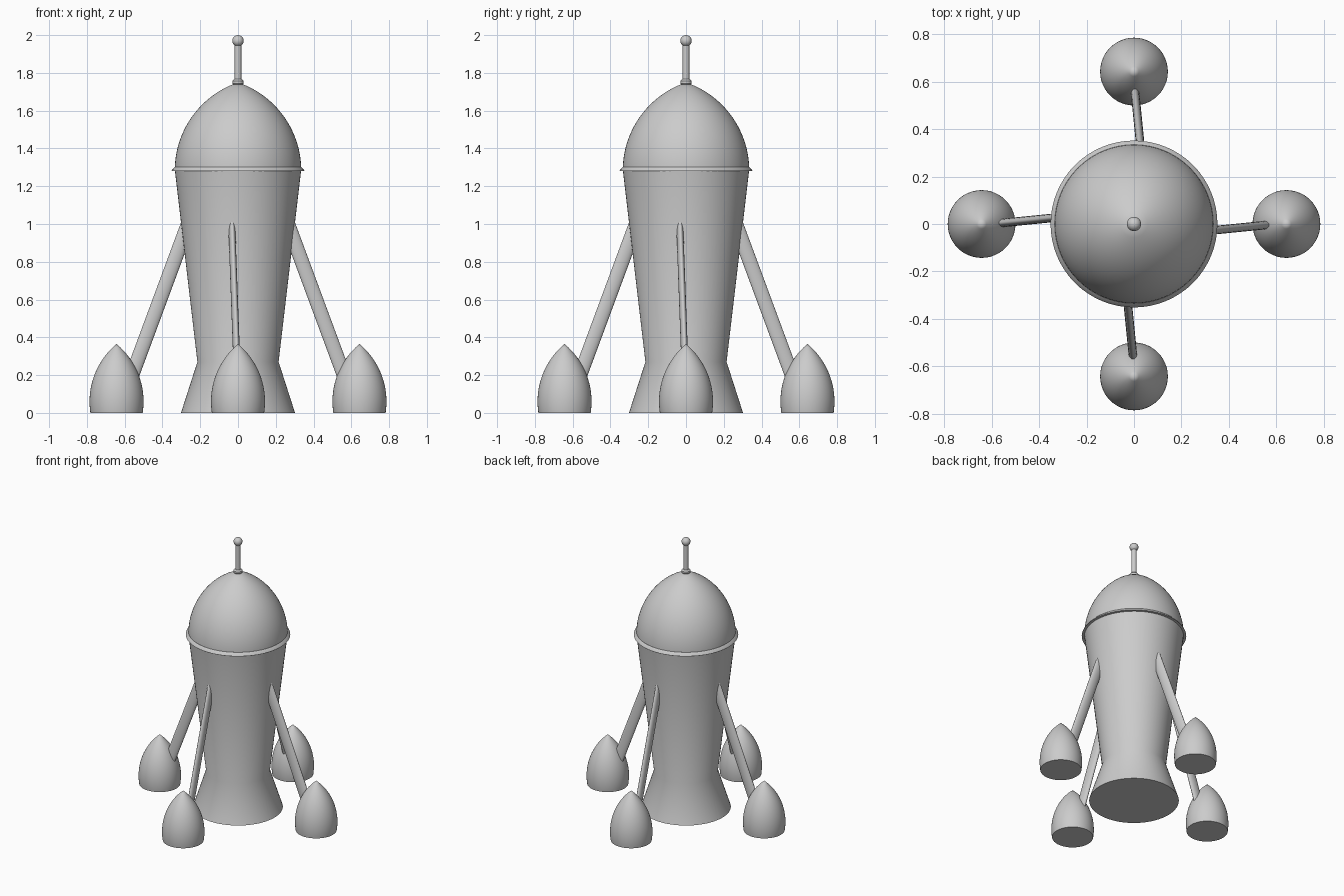
import bpy
import bmesh
import math
from mathutils import Matrix, Vector

cube = bpy.data.objects.get("Cube")
if cube:
    bpy.data.objects.remove(cube)

grey = bpy.data.materials.new("plain grey")
grey.use_nodes = True
colour = (0.6, 0.6, 0.6, 1)
grey.diffuse_color = colour
grey.node_tree.nodes["Principled BSDF"].inputs["Base Color"].default_value = colour


def finish(name, bm, angle=25):
    bmesh.ops.remove_doubles(bm, verts=bm.verts, dist=0.0001)
    bmesh.ops.recalc_face_normals(bm, faces=bm.faces)
    mesh = bpy.data.meshes.new(name)
    bm.to_mesh(mesh)
    bm.free()
    mesh.materials.append(grey)
    ob = bpy.data.objects.new(name, mesh)
    bpy.context.collection.objects.link(ob)
    bpy.ops.object.select_all(action='DESELECT')
    ob.select_set(True)
    bpy.context.view_layer.objects.active = ob
    bpy.ops.object.shade_smooth_by_angle(angle=math.radians(angle))
    return ob


def lathe(name, profile, steps=64, centre=(0, 0, 0)):
    """Spin (radius, height) points round the z axis; the ends close on it."""
    points = [(0, profile[0][1])] + profile + [(0, profile[-1][1])]
    bm = bmesh.new()
    verts = [bm.verts.new((r, 0, z)) for r, z in points]
    edges = [bm.edges.new(pair) for pair in zip(verts, verts[1:])]
    bmesh.ops.spin(bm, geom=verts + edges, axis=(0, 0, 1), cent=(0, 0, 0),
                   angle=math.tau, steps=steps)
    bmesh.ops.translate(bm, verts=bm.verts, vec=centre)
    return finish(name, bm)


def ogive(radius, low, widest, tip, count=20):
    """Pointed arch profile, upright at the widest height."""
    h = tip - widest
    bend = (h * h + radius * radius) / (2 * radius)
    heights = [low + (tip - low) * i / count for i in range(count + 1)]
    return [(max(0, math.sqrt(bend ** 2 - (z - widest) ** 2) - bend + radius), z)
            for z in heights]


# Hull, rim and nose
lathe("hull", [(0.302, 0), (0.215, 0.27), (0.335, 1.29)])
lathe("rim", [(0.33, 1.28), (0.352, 1.28), (0.347, 1.29), (0.335, 1.302)])
lathe("nose", ogive(0.335, 1.282, 1.282, 1.75))

# Antenna
lathe("antenna_collar", [(0.022, 1.735), (0.03, 1.745), (0.03, 1.757), (0.02, 1.767)], 32)
lathe("antenna_rod", [(0.018, 1.74), (0.018, 1.96)], 24)
bm = bmesh.new()
bmesh.ops.create_uvsphere(bm, u_segments=32, v_segments=16, radius=0.03,
                          matrix=Matrix.Translation((0, 0, 1.97)))
finish("antenna_ball", bm, 40)

# Four pods on flattened struts, repeated round the hull
top, foot = Vector((0.24, -0.036, 1.066)), Vector((0.58, -0.002, 0.148))
along = (foot - top).normalized()
side = Vector((0, 0, 1)).cross(along).normalized()
frame = Matrix((side, along.cross(side), along)).transposed().to_4x4()
for i, place in enumerate(("left", "back", "right", "front")):
    turn = Matrix.Rotation(i * math.pi / 2, 4, 'Z')
    lathe(place + "_pod", ogive(0.143, 0, 0.06, 0.365), 48, turn @ Vector((0.643, 0, 0)))
    bm = bmesh.new()
    bmesh.ops.create_cone(bm, cap_ends=True, segments=24, radius1=1, radius2=1,
                          depth=(foot - top).length)
    bmesh.ops.scale(bm, vec=(0.018, 0.038, 1), verts=bm.verts)
    bmesh.ops.transform(bm, verts=bm.verts,
                        matrix=turn @ Matrix.Translation((top + foot) / 2) @ frame)
    finish(place + "_strut", bm, 40)
